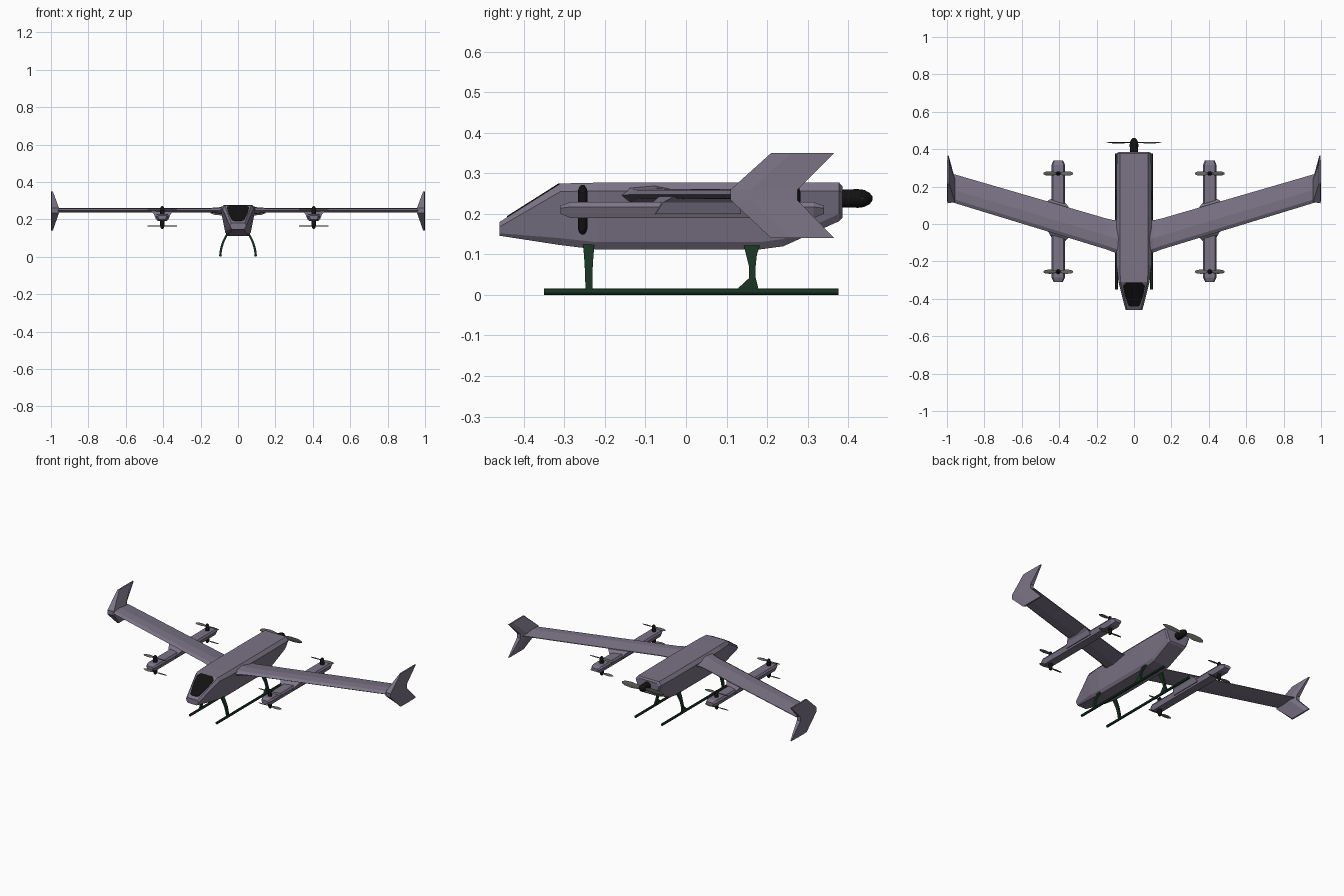
import bpy, bmesh
from math import sin, cos, pi
from mathutils import Matrix, Vector

if "Cube" in bpy.data.objects:
    bpy.data.objects.remove(bpy.data.objects["Cube"])


def material(name, rgb):
    m = bpy.data.materials.new(name)
    m.diffuse_color = (*rgb, 1)
    m.use_nodes = True
    m.node_tree.nodes["Principled BSDF"].inputs["Base Color"].default_value = m.diffuse_color
    return m


BODY = material("body_paint", (0.2, 0.175, 0.24))
BLACK = material("black", (0.006, 0.006, 0.006))
GREEN = material("dark_green", (0.009, 0.033, 0.016))
BLADE = material("blade_grey", (0.12, 0.12, 0.11))


def finish(name, bm, mat, mirror=False):
    bmesh.ops.recalc_face_normals(bm, faces=bm.faces)
    me = bpy.data.meshes.new(name)
    bm.to_mesh(me)
    bm.free()
    me.materials.append(mat)
    ob = bpy.data.objects.new(name, me)
    bpy.context.collection.objects.link(ob)
    if mirror:
        ob.modifiers.new("mirror", 'MIRROR').use_mirror_merge = False
    return ob


def loft(name, rings, mat, mirror=False):
    """Skin a list of equal-length point rings and cap both ends."""
    bm = bmesh.new()
    vs = [[bm.verts.new(p) for p in r] for r in rings]
    n = len(vs[0])
    for a, b in zip(vs, vs[1:]):
        for i in range(n):
            j = (i + 1) % n
            bm.faces.new((a[i], a[j], b[j], b[i]))
    bm.faces.new(vs[0])
    bm.faces.new(vs[-1])
    return finish(name, bm, mat, mirror)


def spindle(name, profile, centre, axis, mat, mirror=False, n=12):
    """Round body from (distance, radius) pairs along the y or z axis."""
    rings = []
    for d, r in profile:
        ring = []
        for k in range(n):
            c, s = r * cos(2 * pi * k / n), r * sin(2 * pi * k / n)
            off = (c, s, d) if axis == 'z' else (c, d, s)
            ring.append(Vector(centre) + Vector(off))
        rings.append(ring)
    ob = loft(name, rings, mat, mirror)
    bpy.ops.object.select_all(action='DESELECT')
    bpy.context.view_layer.objects.active = ob
    ob.select_set(True)
    bpy.ops.object.shade_smooth_by_angle()


def propeller(name, centre, radius, width, upright=False, mirror=False):
    """Two leaf-shaped blades with a slight pitch."""
    shape = [(0.04, 0.35), (0.3, 0.8), (0.55, 1.0), (0.85, 0.8), (1.0, 0.3)]
    bm = bmesh.new()
    for side in (1, -1):
        pitch = Matrix.Rotation(side * 0.22, 3, 'X')
        turn = Matrix.Rotation(0 if side == 1 else pi, 3, 'Z')
        rings = []
        for t, w in shape:
            h, e = w * width / 2, 0.0018
            ring = [(t * radius, -h, 0), (t * radius, 0, e),
                    (t * radius, h, 0), (t * radius, 0, -e)]
            rings.append([bm.verts.new(turn @ Matrix.Rotation(0.22, 3, 'X') @ Vector(p))
                          for p in ring])
        for a, b in zip(rings, rings[1:]):
            for i in range(4):
                bm.faces.new((a[i], a[(i + 1) % 4], b[(i + 1) % 4], b[i]))
        bm.faces.new(rings[0])
        bm.faces.new(rings[-1])
    if upright:
        bmesh.ops.rotate(bm, verts=bm.verts, matrix=Matrix.Rotation(pi / 2, 3, 'X'))
    bmesh.ops.translate(bm, verts=bm.verts, vec=centre)
    finish(name, bm, BLADE, mirror)


# Fuselage: octagonal sections (y, four half-width/height pairs)
def fuse_ring(y, pts):
    return [(x, y, z) for x, z in pts] + [(-x, y, z) for x, z in reversed(pts)]


loft("fuselage", [
    fuse_ring(-0.46, [(0.036, 0.18), (0.045, 0.168), (0.037, 0.152), (0.03, 0.146)]),
    fuse_ring(-0.31, [(0.072, 0.275), (0.083, 0.255), (0.062, 0.14), (0.05, 0.123)]),
    fuse_ring(-0.22, [(0.076, 0.277), (0.094, 0.257), (0.068, 0.13), (0.055, 0.112)]),
    fuse_ring(0.18, [(0.076, 0.277), (0.094, 0.257), (0.068, 0.13), (0.055, 0.112)]),
    fuse_ring(0.24, [(0.076, 0.277), (0.094, 0.257), (0.068, 0.138), (0.055, 0.12)]),
    fuse_ring(0.378, [(0.074, 0.277), (0.091, 0.257), (0.07, 0.2), (0.058, 0.182)]),
    fuse_ring(0.386, [(0.066, 0.268), (0.08, 0.252), (0.064, 0.205), (0.054, 0.19)]),
], BODY)

# Canopy: thin dark panel lying on the sloped nose
half = [(0.042, -0.312), (0.059, -0.33), (0.05, -0.38), (0.031, -0.435), (0.02, -0.442)]
outline = half + [(-x, y) for x, y in reversed(half)]
slope = lambda y: 0.18 + (y + 0.46) * 0.633
loft("canopy", [[(x, y, slope(y) + d) for x, y in outline] for d in (-0.006, 0.003)], BLACK)


# Wings: swept, with a thicker root fairing
def wing_ring(x, y0, y1, zc, h):
    foil = [(0, 0), (0.12, 0.8), (0.45, 1), (1, 0.15), (1, -0.15), (0.45, -0.9), (0.12, -0.8)]
    return [(x, y0 + (y1 - y0) * t, zc + h * s) for t, s in foil]


loft("wing", [
    wing_ring(0.075, -0.168, 0.03, 0.247, 0.024),
    wing_ring(0.105, -0.152, 0.02, 0.246, 0.018),
    wing_ring(0.15, -0.135, 0.03, 0.248, 0.013),
    wing_ring(0.965, 0.114, 0.267, 0.248, 0.013),
], BODY, True)


# Winglets: swept fins above and below the tip
def fin_ring(z, y0, y1, inner):
    return [(0.998, y0, z), (1.0, y0 + 0.05, z), (0.998, y1, z),
            (0.5 * inner + 0.496, y1, z), (inner, y1 - 0.035, z), (inner, y0 + 0.008, z)]


loft("winglet", [
    fin_ring(0.14, 0.21, 0.366, 0.99),
    fin_ring(0.234, 0.11, 0.275, 0.957),
    fin_ring(0.26, 0.11, 0.275, 0.957),
    fin_ring(0.35, 0.21, 0.366, 0.99),
], BODY, True)


# Rotor booms under the wings
def boom_ring(y, w, z0, z1):
    zm = z0 + (z1 - z0) * 0.7
    pts = [(w * 0.8, z1), (w, zm), (w * 0.7, z0)]
    return [(0.405 + x, y, z) for x, z in pts] + [(0.405 - x, y, z) for x, z in reversed(pts)]


loft("rotor_boom", [
    boom_ring(-0.31, 0.024, 0.2, 0.22),
    boom_ring(-0.285, 0.036, 0.19, 0.229),
    boom_ring(0.315, 0.036, 0.19, 0.229),
    boom_ring(0.34, 0.026, 0.2, 0.22),
], BODY, True)

# Fairings between booms and wings
loft("boom_fairing", [
    [(0.405 + sx * w, y + sx * 0.3 * w, z) for sx, y in ((-1, a), (1, a), (1, b), (-1, b))]
    for z, w, a, b in ((0.2, 0.034, -0.085, 0.125), (0.228, 0.045, -0.07, 0.118),
                       (0.245, 0.062, -0.045, 0.1))
], BODY, True)

# Lift rotors: a spindle through each boom end with a blade pair above and below
for label, y in (("front", -0.255), ("rear", 0.27)):
    spindle(label + "_lift_motor",
            [(-0.061, 0.004), (-0.055, 0.009), (-0.045, 0.012), (0.045, 0.012),
             (0.055, 0.009), (0.061, 0.004)], (0.405, y, 0.21), 'z', BLACK, True)
    propeller(label + "_upper_rotor", (0.405, y, 0.255), 0.08, 0.024, mirror=True)
    propeller(label + "_lower_rotor", (0.405, y, 0.164), 0.08, 0.024, mirror=True)

# Pusher motor and propeller
spindle("pusher_motor",
        [(0.38, 0.022), (0.425, 0.023), (0.44, 0.021), (0.453, 0.014), (0.46, 0.005)],
        (0, 0, 0.238), 'y', BLACK, n=16)
propeller("pusher_propeller", (0, 0.435, 0.238), 0.147, 0.036, upright=True)

# Landing skids
spindle("skid", [(-0.35, 0.0078), (0.376, 0.0078)], (0.094, 0, 0.0078), 'y', GREEN, True)

# Bowed skid legs: (x, z, front y, back y) about the leg centre
path = [(0.055, 0.125), (0.069, 0.1), (0.082, 0.072), (0.09, 0.042), (0.094, 0.018), (0.094, 0.006)]
front = [(-0.254, -0.226), (-0.252, -0.228), (-0.25, -0.23), (-0.249, -0.231),
         (-0.248, -0.231), (-0.248, -0.231)]
rear = [(0.142, 0.183), (0.148, 0.175), (0.155, 0.172), (0.156, 0.172),
        (0.13, 0.178), (0.126, 0.18)]
for label, spans in (("front_leg", front), ("rear_leg", rear)):
    loft(label, [[(x - 0.006, a, z), (x + 0.006, a, z), (x + 0.006, b, z), (x - 0.006, b, z)]
                 for (x, z), (a, b) in zip(path, spans)], GREEN, True)
